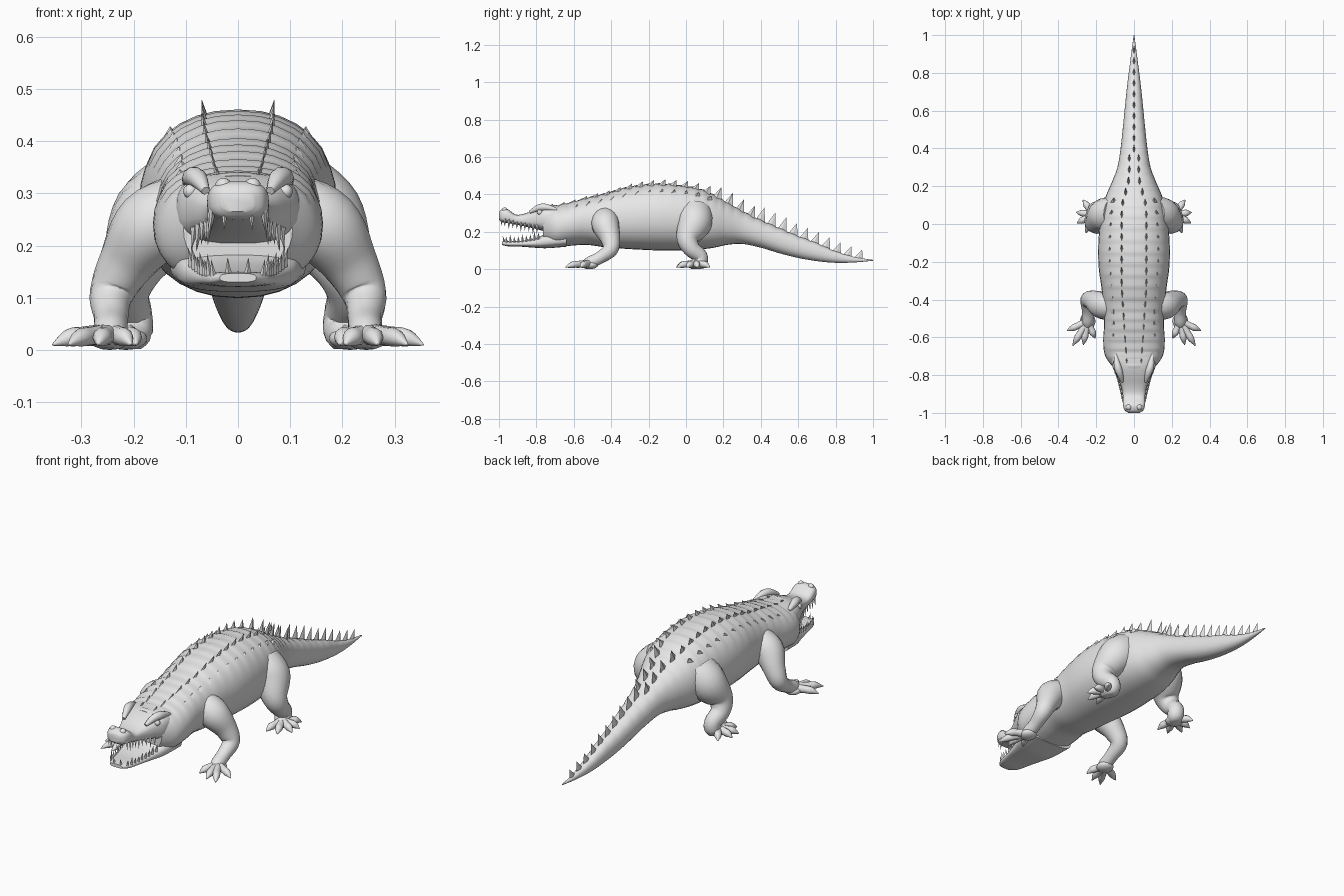
import bpy, bmesh, math
from mathutils import Vector

if "Cube" in bpy.data.objects:
    bpy.data.objects.remove(bpy.data.objects["Cube"])

skin = bpy.data.materials.new("grey_skin")
skin.diffuse_color = (0.8, 0.8, 0.8, 1)
skin.use_nodes = True
skin.node_tree.nodes["Principled BSDF"].inputs["Base Color"].default_value = skin.diffuse_color


def finish(name, bm, angle=40):
    bmesh.ops.recalc_face_normals(bm, faces=bm.faces)
    me = bpy.data.meshes.new(name)
    bm.to_mesh(me)
    bm.free()
    me.materials.append(skin)
    ob = bpy.data.objects.new(name, me)
    bpy.context.collection.objects.link(ob)
    bpy.ops.object.select_all(action='DESELECT')
    ob.select_set(True)
    bpy.context.view_layer.objects.active = ob
    bpy.ops.object.shade_smooth_by_angle(angle=math.radians(angle))
    return ob


def spline(keys, steps):
    """Catmull-Rom samples through tuples of any length."""
    out = []
    for i in range(len(keys) - 1):
        p = [keys[max(0, min(len(keys) - 1, i + k))] for k in (-1, 0, 1, 2)]
        for s in range(steps):
            t = s / steps
            out.append([0.5 * (2 * b + (c - a) * t + (2 * a - 5 * b + 4 * c - d) * t * t
                               + (3 * b - a - 3 * c + d) * t ** 3) for a, b, c, d in zip(*p)])
    return out + [list(keys[-1])]


def skin_rings(bm, rings):
    rows = [[bm.verts.new(p) for p in r] for r in rings]
    n = len(rows[0])
    for a, b in zip(rows, rows[1:]):
        for j in range(n):
            bm.faces.new((a[j], a[(j + 1) % n], b[(j + 1) % n], b[j]))
    bm.faces.new(rows[0])
    bm.faces.new(rows[-1])


def spow(v, e):
    return math.copysign(abs(v) ** e, v)


def hull(name, samples, e, sides=32, plates=False):
    """Loft of superellipse sections (y, half width, top, bottom)."""
    bm, rings = bmesh.new(), []
    for i, (y, w, zt, zb) in enumerate(samples):
        ring = []
        for j in range(sides):
            a = 2 * math.pi * j / sides
            c, s = spow(math.cos(a), e), spow(math.sin(a), e)
            z = (zt + zb) / 2 + (zt - zb) / 2 * s
            if plates and s > 0.55 and y < 0.9:
                z += (i % 3) * 0.003 * min(1, w / 0.08)  # overlapping back plates
            ring.append((w * c, y, z))
        rings.append(ring)
    skin_rings(bm, rings)
    return finish(name, bm)


def at(samples, y):
    for a, b in zip(samples, samples[1:]):
        if min(a[0], b[0]) <= y <= max(a[0], b[0]):
            t = (y - a[0]) / (b[0] - a[0])
            return [p + (q - p) * t for p, q in zip(a, b)]
    return samples[-1]


def tube(bm, keys, steps=5, sides=14):
    """Limb through (x, y, z, radius), flattened where it meets the ground."""
    pts = spline(keys, steps)
    rings = []
    for i, p in enumerate(pts):
        d = (Vector(pts[min(i + 1, len(pts) - 1)][:3]) - Vector(pts[max(i - 1, 0)][:3])).normalized()
        u = d.cross(Vector((0.8, 0.1, 0.3))).normalized()
        v = d.cross(u)
        ring = []
        for j in range(sides):
            a = 2 * math.pi * j / sides
            q = Vector(p[:3]) + (u * math.cos(a) + v * math.sin(a)) * max(p[3], 0.001)
            ring.append((q.x, q.y, max(q.z, 0.002)))
        rings.append(ring)
    skin_rings(bm, rings)


def spike(bm, base, tip, lx, ly):
    b = Vector(base)
    vs = [bm.verts.new(b + Vector(o)) for o in ((lx, 0, 0), (0, ly, 0), (-lx, 0, 0), (0, -ly, 0))]
    t = bm.verts.new(tip)
    bm.faces.new(vs)
    for i in range(4):
        bm.faces.new((vs[i], vs[(i + 1) % 4], t))


# Trunk, neck and tail
BE = 0.9
body = spline([
    (-0.765, .105, .335, .14), (-0.70, .152, .338, .118), (-0.62, .163, .355, .125),
    (-0.53, .158, .38, .13), (-0.44, .162, .40, .118), (-0.34, .172, .43, .110),
    (-0.24, .186, .448, .104), (-0.14, .190, .455, .10), (-0.03, .184, .448, .10),
    (0.07, .172, .43, .105), (0.15, .148, .395, .115), (0.22, .118, .355, .13),
    (0.30, .088, .31, .135), (0.40, .071, .26, .115), (0.50, .060, .218, .085),
    (0.60, .050, .175, .06), (0.70, .040, .138, .043), (0.80, .028, .095, .034),
    (0.90, .015, .065, .036), (1.0, .002, .05, .045)], 5)
hull("body_and_tail", body, BE, plates=True)

# Open jaws
upper = spline([
    (-0.64, .12, .34, .20), (-0.74, .118, .338, .20), (-0.80, .094, .322, .215),
    (-0.86, .068, .298, .228), (-0.91, .059, .292, .238), (-0.955, .059, .322, .247),
    (-0.985, .050, .320, .252), (-1.0, .030, .305, .265)], 4)
lower = spline([
    (-0.64, .13, .20, .12), (-0.74, .116, .19, .112), (-0.80, .096, .168, .114),
    (-0.88, .075, .152, .120), (-0.95, .058, .150, .122), (-0.985, .035, .147, .13)], 4)
hull("upper_jaw", upper, 0.7)
hull("lower_jaw", lower, 0.7)

# Teeth along both jaw edges
bm = bmesh.new()
for s in (-1, 1):
    for k in range(9):
        y = -0.795 - k * 0.0215
        big = 0.010 if k % 3 == 1 else 0
        _, w, zt, zb = at(upper, y)
        spike(bm, (s * w * .86, y, zb + .022), (s * w * .92, y - .003, zb - .022 - big), .008, .010)
        _, w, zt, zb = at(lower, y + .008)
        spike(bm, (s * w * .86, y + .008, zt - .015), (s * w * .96, y + .005, zt + .025 + big), .008, .010)
    spike(bm, (s * .025, -.982, .275), (s * .027, -.99, .228), .008, .008)
    spike(bm, (s * .018, -.97, .14), (s * .02, -.98, .178), .008, .008)
finish("teeth", bm, 20)

# Brows, eyes and nostrils
for s, side in ((-1, "left"), (1, "right")):
    bm = bmesh.new()
    tube(bm, [(s * .062, -.835, .305, .008), (s * .076, -.79, .327, .018),
              (s * .088, -.75, .331, .019), (s * .098, -.69, .318, .008)], 4, 10)
    finish(side + "_brow", bm)
    for name, c, r in (("_eye", (s * .091, -.782, .304), .014), ("_nostril", (s * .028, -.97, .314), .016)):
        bm = bmesh.new()
        bmesh.ops.create_uvsphere(bm, u_segments=12, v_segments=8, radius=r)
        bmesh.ops.translate(bm, vec=c, verts=bm.verts)
        finish(side + name, bm)


def surface(x, y):
    _, w, zt, zb = at(body, y)
    c = min(0.98, abs(x) / w) ** (1 / BE)
    return (zt + zb) / 2 + (zt - zb) / 2 * math.sqrt(1 - c * c) ** BE


# Twin dorsal rows merging into one tail crest
bm = bmesh.new()
for s in (-1, 1):
    for k in range(19):
        y = -0.74 + k * 0.06
        x = s * (0.036 + 0.026 * min(1, (y + .74) / .4)) if y < 0.08 else s * max(.024, .062 - (y - .08) * .24)
        h = 0.018 + 0.014 * min(1, (y + .74) / .5) + (0.022 if y > .15 else 0)
        z = surface(x, y)
        spike(bm, (x, y, z - .012), (x * 1.12, y + .03, z + h), .009, .030)
    # Low bumps along the flanks
    for k in range(12):
        y = -0.6 + k * 0.065
        x = s * .66 * at(body, y)[1]
        z = surface(x, y)
        spike(bm, (x, y, z - .012), (x * 1.04, y + .02, z + .010), .018, .025)
for k in range(10):
    y = 0.39 + k * 0.058
    z = at(body, y)[2]
    spike(bm, (0, y, z - .018), (0, y + .03, z + .066 - k * .0028), .009, .032)
finish("back_spikes", bm, 25)

# Legs: limb path, foot hub, toe tips
legs = {
    "front": ([(.10, -.43, .27, .07), (.165, -.43, .235, .074), (.215, -.405, .165, .054),
               (.243, -.405, .105, .042), (.243, -.46, .062, .033), (.245, -.515, .035, .032),
               (.25, -.545, .022, .022)],
              (.246, -.515, .03), [(.355, -.565), (.325, -.645), (.268, -.64), (.205, -.605)]),
    "rear": ([(.10, .05, .30, .09), (.155, .045, .245, .092), (.20, .01, .165, .062),
              (.215, .03, .11, .046), (.205, .075, .07, .040), (.205, .07, .035, .040),
              (.225, .03, .022, .026)],
             (.215, .05, .03), [(.27, .128), (.305, .062), (.302, .005), (.255, -.048), (.195, -.052)]),
}
for label, (path, hub, toes) in legs.items():
    for s, side in ((-1, "left"), (1, "right")):
        bm = bmesh.new()
        tube(bm, [(s * x, y, z, r) for x, y, z, r in path], 5, 18)
        finish(f"{label}_{side}_leg", bm, 60)
        bm = bmesh.new()
        for tx, ty in toes:
            mid = lambda t: (s * (hub[0] + (tx - hub[0]) * t), hub[1] + (ty - hub[1]) * t)
            tube(bm, [(*mid(0), hub[2], .022), (*mid(.45), .027, .018),
                      (*mid(.72), .023, .017), (*mid(1), .010, .002)], 4, 10)
        # Heel pad sits on the ground
        pad = bmesh.ops.create_uvsphere(bm, u_segments=14, v_segments=8, radius=1)["verts"]
        for v in pad:
            v.co = (s * hub[0] + v.co.x * .042, hub[1] + v.co.y * .045, .022 + v.co.z * .022)
        finish(f"{label}_{side}_foot", bm, 60)
